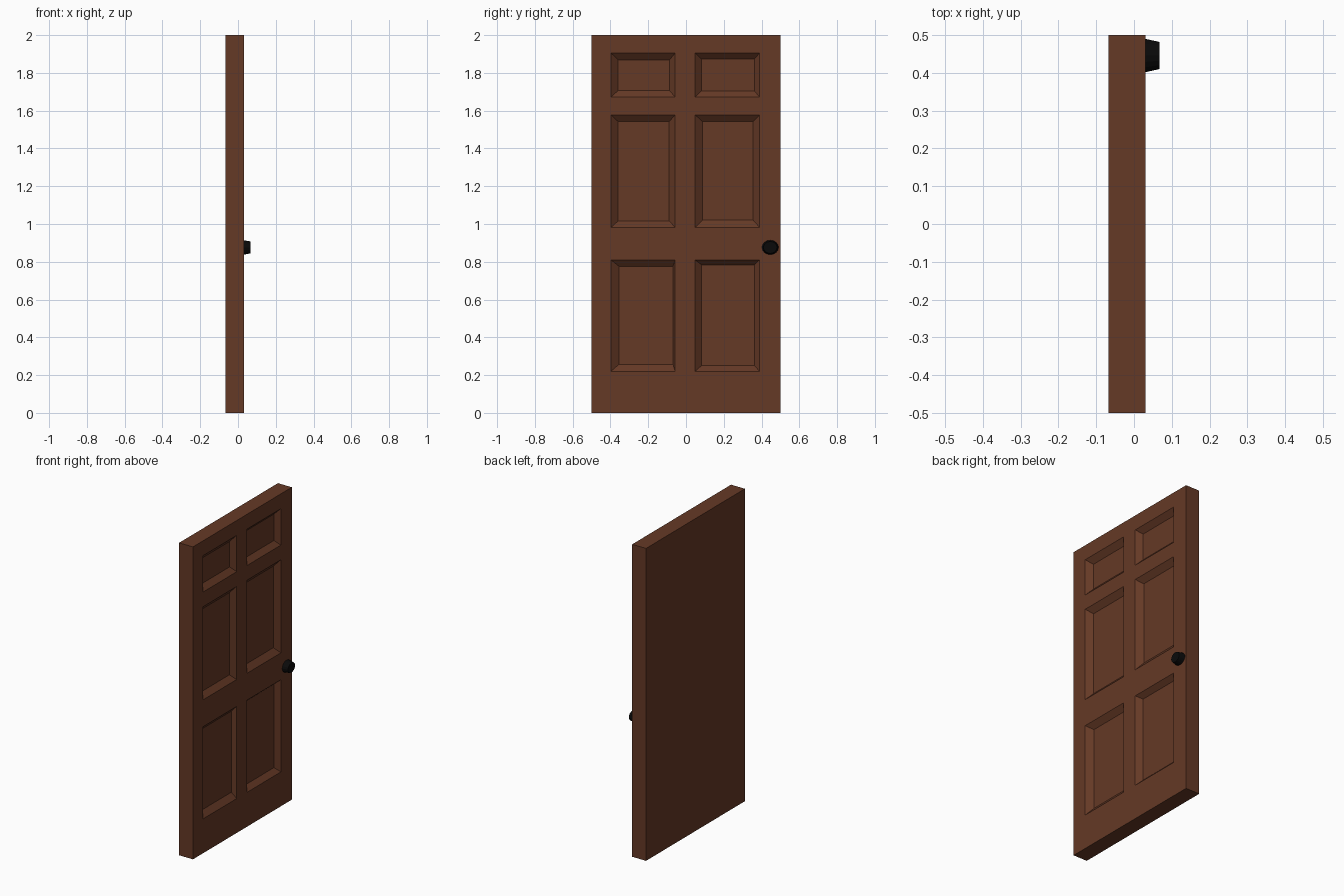
import bpy, bmesh, math
from mathutils import Matrix

if "Cube" in bpy.data.objects:
    bpy.data.objects.remove(bpy.data.objects["Cube"])

FRONT, BACK, DEPTH = 0.031, -0.067, 0.03


def material(name, rgb):
    m = bpy.data.materials.new(name)
    m.diffuse_color = (*rgb, 1)
    m.use_nodes = True
    m.node_tree.nodes["Principled BSDF"].inputs["Base Color"].default_value = m.diffuse_color
    return m


def finish(bm, name, mat):
    bmesh.ops.recalc_face_normals(bm, faces=bm.faces)
    me = bpy.data.meshes.new(name)
    bm.to_mesh(me)
    bm.free()
    me.materials.append(mat)
    ob = bpy.data.objects.new(name, me)
    bpy.context.collection.objects.link(ob)
    return ob


wood = material("brown wood", (0.13, 0.041, 0.019))
black = material("black metal", (0.003, 0.003, 0.003))

# Door leaf: panelled front face laid out as a grid of stiles and rails
ys = [-0.5, -0.397, -0.057, 0.048, 0.39, 0.5]
zs = [0, 0.22, 0.81, 0.982, 1.578, 1.672, 1.905, 2]
# Bevel widths of each panel (left, right, bottom, top), keyed by grid cell
bevels = {
    (1, 1): (0.042, 0.012, 0.037, 0.034), (3, 1): (0.034, 0.028, 0.030, 0.026),
    (1, 3): (0.038, 0.032, 0.034, 0.036), (3, 3): (0.040, 0.034, 0.038, 0.036),
    (1, 5): (0.037, 0.030, 0.034, 0.036), (3, 5): (0.034, 0.028, 0.032, 0.032),
}
bm = bmesh.new()
grid = [[bm.verts.new((FRONT, y, z)) for z in zs] for y in ys]
panels = {}
for i in range(len(ys) - 1):
    for k in range(len(zs) - 1):
        f = bm.faces.new((grid[i][k], grid[i + 1][k], grid[i + 1][k + 1], grid[i][k + 1]))
        if (i, k) in bevels:
            panels[(i, k)] = f

# Edges and plain back of the leaf
rim = [e for e in bm.edges if e.is_boundary]
out = bmesh.ops.extrude_edge_only(bm, edges=rim)["geom"]
for v in out:
    if isinstance(v, bmesh.types.BMVert):
        v.co.x = BACK
bmesh.ops.holes_fill(bm, edges=[e for e in bm.edges if e.is_boundary], sides=0)

# Sunken panels with sloping sides
for (i, k), f in panels.items():
    bmesh.ops.inset_individual(bm, faces=[f], thickness=0.02)
    left, right, low, high = bevels[(i, k)]
    yc, zc = (ys[i] + ys[i + 1]) / 2, (zs[k] + zs[k + 1]) / 2
    for v in f.verts:
        v.co = (FRONT - DEPTH,
                ys[i] + left if v.co.y < yc else ys[i + 1] - right,
                zs[k] + low if v.co.z < zc else zs[k + 1] - high)
finish(bm, "door_leaf", wood)

# Door knob: short, slightly oval tapered stub
bm = bmesh.new()
length = 0.0365
place = (Matrix.Translation((FRONT + length / 2 - 0.0005, 0.446, 0.876))
         @ Matrix.Diagonal((1, 1, 0.87, 1))
         @ Matrix.Rotation(math.radians(90), 4, 'Y'))
bmesh.ops.create_cone(bm, cap_ends=True, segments=16, radius1=0.044, radius2=0.036,
                      depth=length, matrix=place)
finish(bm, "door_knob", black)
